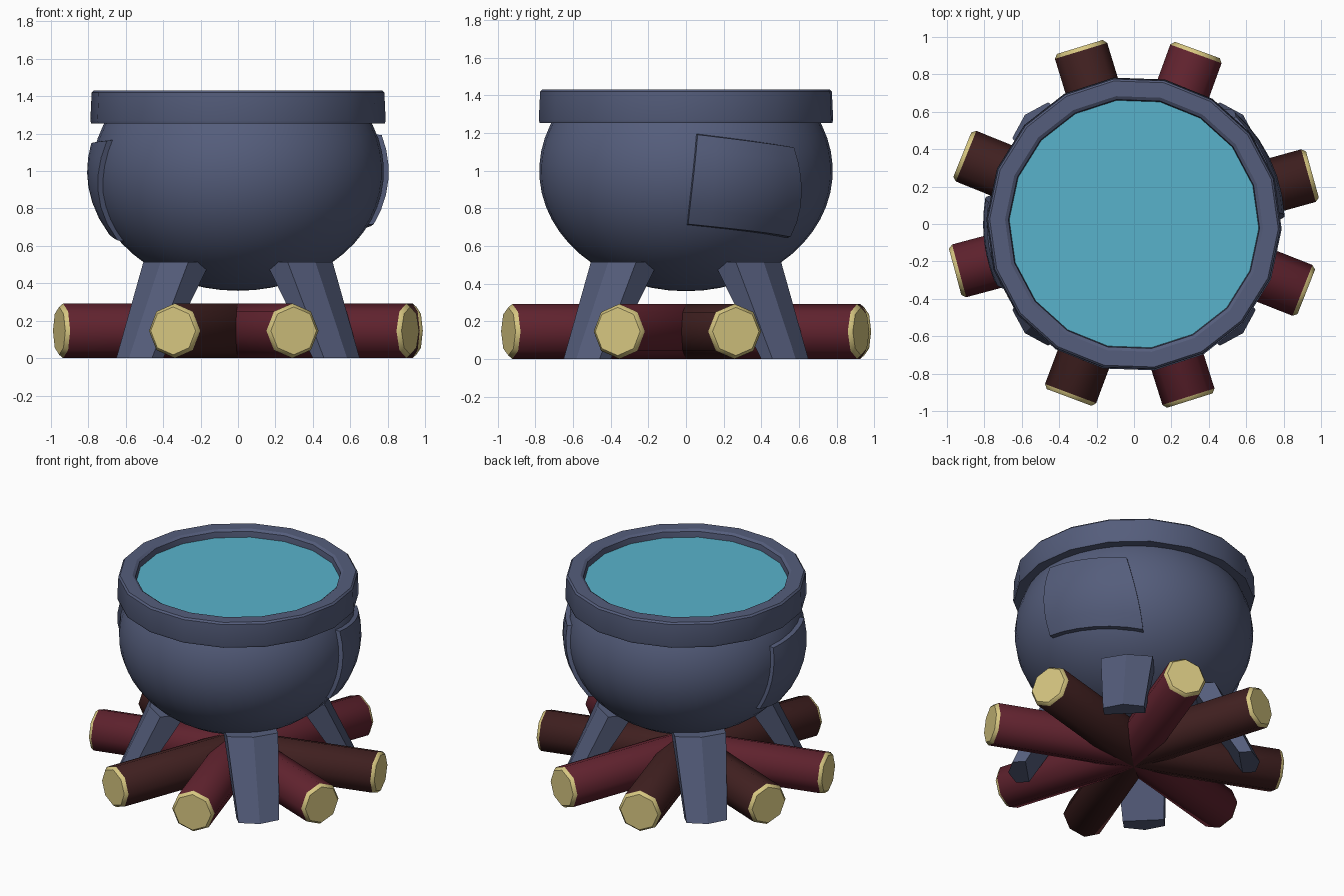
import bpy, bmesh, math
from mathutils import Matrix

if "Cube" in bpy.data.objects:
    bpy.data.objects.remove(bpy.data.objects["Cube"])


def material(name, rgb):
    m = bpy.data.materials.new(name)
    m.diffuse_color = (*rgb, 1)
    m.use_nodes = True
    m.node_tree.nodes["Principled BSDF"].inputs["Base Color"].default_value = m.diffuse_color
    return m


IRON = material("blue_grey_iron", (0.09, 0.11, 0.20))
BREW = material("turquoise_liquid", (0.098, 0.45, 0.60))
RED = material("red_bark", (0.115, 0.016, 0.027))
BROWN = material("dark_brown_bark", (0.05, 0.014, 0.014))
WOOD = material("pale_cut_wood", (0.68, 0.57, 0.22))


def finish(name, bm, mats, angle=None):
    bmesh.ops.remove_doubles(bm, verts=bm.verts, dist=1e-5)
    bmesh.ops.recalc_face_normals(bm, faces=bm.faces)
    me = bpy.data.meshes.new(name)
    bm.to_mesh(me)
    bm.free()
    for m in mats:
        me.materials.append(m)
    ob = bpy.data.objects.new(name, me)
    bpy.context.collection.objects.link(ob)
    if angle:
        bpy.ops.object.select_all(action='DESELECT')
        ob.select_set(True)
        bpy.context.view_layer.objects.active = ob
        bpy.ops.object.shade_smooth_by_angle(angle=math.radians(angle))
    return ob


def lathe(profile, sides, start=0.0, closed=False):
    """Spin (radius, height) points about z."""
    bm = bmesh.new()
    rings = []
    for r, z in profile:
        if r == 0:
            rings.append([bm.verts.new((0, 0, z))] * sides)
        else:
            rings.append([bm.verts.new((r * math.cos(start + math.tau * i / sides),
                                        r * math.sin(start + math.tau * i / sides), z))
                          for i in range(sides)])
    pairs = list(zip(rings, rings[1:]))
    if closed:
        pairs.append((rings[-1], rings[0]))
    for a, b in pairs:
        for i in range(sides):
            j = (i + 1) % sides
            quad = list(dict.fromkeys((a[i], a[j], b[j], b[i])))
            if len(quad) > 2:
                bm.faces.new(quad)
    return bm


# Pot: lower part of a squashed sphere
POT_R, POT_H, POT_Z = 0.78, 0.64, 1.0


def pot_radius(z):
    return POT_R * math.sqrt(max(0, 1 - ((z - POT_Z) / POT_H) ** 2))


body = [(0, POT_Z - POT_H)]
for k in range(1, 19):
    a = math.radians(-90 + 119 * k / 18)
    body.append((POT_R * math.cos(a), POT_Z + POT_H * math.sin(a)))
finish("pot_body", lathe(body, 36), [IRON], 40)

# Rim and liquid share an 18-sided outline
TURN = math.radians(18)
rim = [(0.67, 1.26), (0.785, 1.255), (0.79, 1.27), (0.783, 1.42), (0.772, 1.432),
       (0.69, 1.432), (0.672, 1.42), (0.665, 1.36)]
finish("pot_rim", lathe(rim, 18, TURN, closed=True), [IRON], 30)
finish("liquid", lathe([(0.668, 1.38), (0, 1.38)], 18, TURN), [BREW])


# Patches: curved plates given by four (azimuth, height) corners
def patch(name, tl, tr, br, bl, n=6):
    bm = bmesh.new()

    def grid(lift, inset):
        rows = []
        for i in range(n + 1):
            row = []
            for j in range(n + 1):
                u = inset + (1 - 2 * inset) * j / n
                v = inset + (1 - 2 * inset) * i / n
                az, z = [(tl[k] * (1 - u) + tr[k] * u) * (1 - v)
                         + (bl[k] * (1 - u) + br[k] * u) * v for k in (0, 1)]
                az, r = math.radians(az), pot_radius(z) + lift
                row.append(bm.verts.new((r * math.cos(az), r * math.sin(az), z)))
            rows.append(row)
        return rows

    inner, outer = grid(-0.03, 0), grid(0.027, 0.015)
    for g in (inner, outer):
        for i in range(n):
            for j in range(n):
                bm.faces.new((g[i][j], g[i][j + 1], g[i + 1][j + 1], g[i + 1][j]))
    border = ([(0, j) for j in range(n)] + [(i, n) for i in range(n)]
              + [(n, j) for j in range(n, 0, -1)] + [(i, 0) for i in range(n, 0, -1)])
    for (a, b), (c, d) in zip(border, border[1:] + border[:1]):
        bm.faces.new((inner[a][b], inner[c][d], outer[c][d], outer[a][b]))
    finish(name, bm, [IRON], 30)


patch("right_patch", (4, 1.20), (47, 1.13), (56, 0.64), (0, 0.71))
patch("left_patch", (171, 1.15), (207, 1.17), (194, 0.62), (167, 0.69))

# Legs: splayed, tapered, with a ridge down the outer face
for k in range(4):
    bm = bmesh.new()
    top = [(0.38, -0.17), (0.545, -0.17), (0.585, 0), (0.545, 0.17), (0.38, 0.17)]
    foot = [(0.70, -0.135), (0.785, -0.135), (0.825, 0), (0.785, 0.135), (0.70, 0.135)]
    t = [bm.verts.new((x, y, 0.515)) for x, y in top]
    f = [bm.verts.new((x, y, 0)) for x, y in foot]
    bm.faces.new(t)
    bm.faces.new(f)
    for i in range(5):
        j = (i + 1) % 5
        bm.faces.new((t[i], t[j], f[j], f[i]))
    bm.transform(Matrix.Rotation(math.radians(45 + 90 * k), 4, 'Z'))
    finish(f"leg_{k + 1}", bm, [IRON])

# Logs: octagonal, meeting under the pot, with pale cut ends
LOG_R = 0.146
logs = [(15.5, BROWN), (70, RED), (107, BROWN), (158, BROWN),
        (195, RED), (249.5, BROWN), (287.5, RED), (338.5, RED)]
for k, (deg, bark) in enumerate(logs):
    end = 0.99
    bm = lathe([(0, 0), (LOG_R, 0), (LOG_R, end - 0.022), (0.128, end), (0, end)], 8)
    for face in bm.faces:
        z = face.calc_center_median().z
        face.material_index = 1 if z > end - 0.015 else 0
        face.smooth = 0.1 < z < 0.9
    bm.transform(Matrix.Rotation(math.radians(deg), 4, 'Z')
                 @ Matrix.Translation((0, 0, LOG_R))
                 @ Matrix.Rotation(math.radians(90), 4, 'Y'))
    finish(f"log_{k + 1}", bm, [bark, WOOD], 48)
